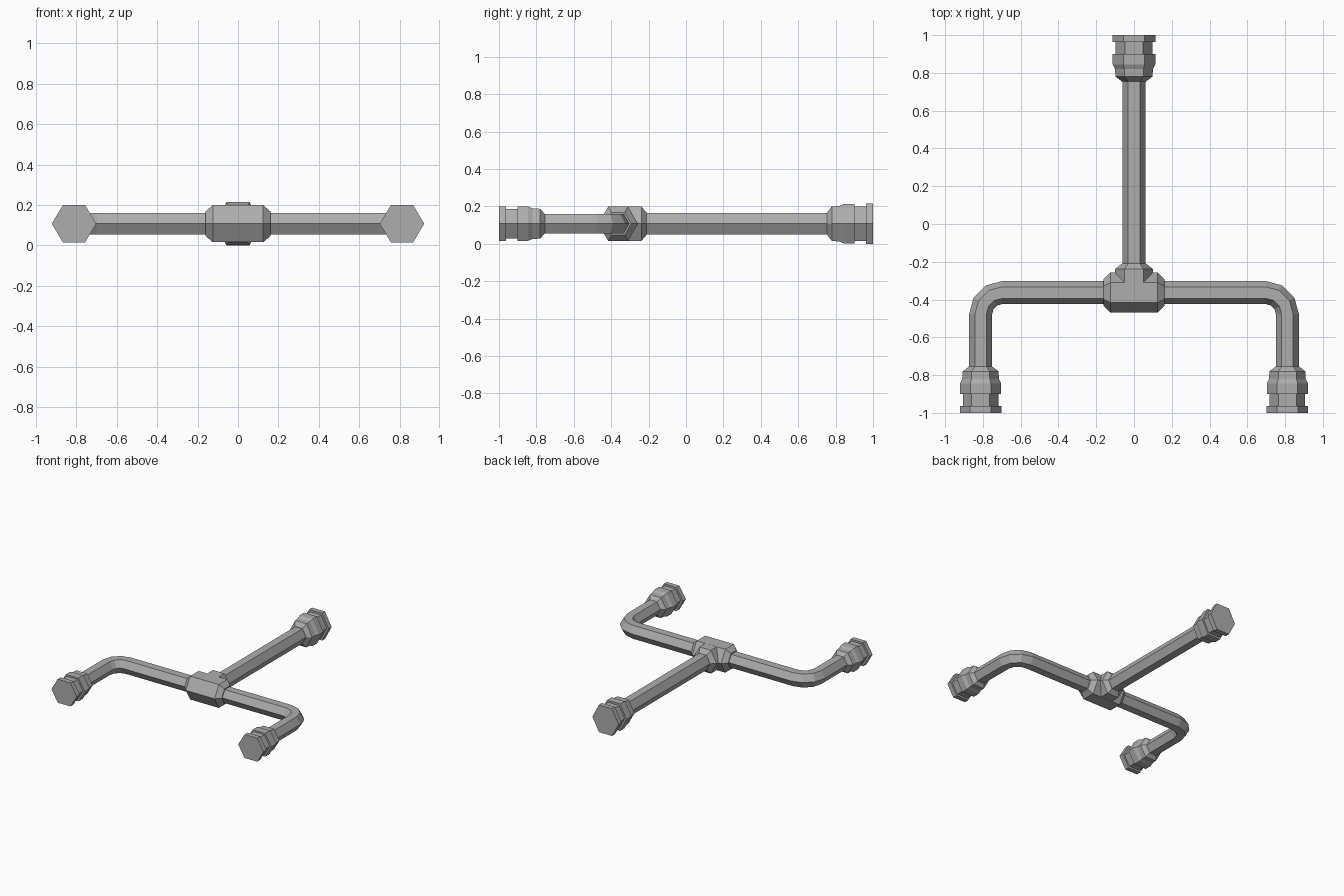
import bpy, bmesh
from math import sin, cos, pi, radians
from mathutils import Vector

cube = bpy.data.objects.get("Cube")
if cube:
    bpy.data.objects.remove(cube, do_unlink=True)

SIDES = 6
AXIS_Z = 0.1075     # height of every pipe axis
LEG_X = 0.812       # side legs
RUN_Y = -0.363      # cross run
BEND = 0.115        # bend radius

metal = bpy.data.materials.new("grey metal")
metal.use_nodes = True
grey = (0.42, 0.42, 0.42, 1)
metal.diffuse_color = grey
metal.node_tree.nodes["Principled BSDF"].inputs["Base Color"].default_value = grey


def loft(name, rings, squash=1.0):
    """Skin hexagonal rings, each given as (x, y, heading angle, radius)."""
    bm = bmesh.new()
    loops = []
    for x, y, heading, r in rings:
        side = Vector((-sin(heading), cos(heading), 0))
        loop = []
        for i in range(SIDES):
            a = 2 * pi * i / SIDES
            p = Vector((x, y, AXIS_Z)) + side * r * cos(a)
            p.z += r * squash * sin(a)
            loop.append(bm.verts.new(p))
        loops.append(loop)
    for a, b in zip(loops, loops[1:]):
        for i in range(SIDES):
            j = (i + 1) % SIDES
            bm.faces.new((a[i], a[j], b[j], b[i]))
    bm.faces.new(loops[0])
    bm.faces.new(loops[-1])
    bmesh.ops.recalc_face_normals(bm, faces=bm.faces)
    mesh = bpy.data.meshes.new(name)
    bm.to_mesh(mesh)
    bm.free()
    mesh.materials.append(metal)
    obj = bpy.data.objects.new(name, mesh)
    bpy.context.collection.objects.link(obj)
    return obj


# Coupling outline: distance along y from the centre, radius
COUPLING = [(0.755, 0.062), (0.78, 0.095), (0.82, 0.097), (0.845, 0.109), (0.90, 0.109),
            (0.90, 0.094), (0.963, 0.094), (0.963, 0.11), (1.0, 0.11)]


def coupling(name, x, direction, scale, squash):
    loft(name, [(x, direction * y, direction * pi / 2, r * scale) for y, r in COUPLING], squash)


# Side arms: run, rounded bend and leg, each with an end coupling
for label, sx in (("left", 1), ("right", -1)):
    path = [(0.1, RUN_Y, 0)]
    for step in range(4):
        a = radians(30 * step)
        path.append((LEG_X - BEND + BEND * sin(a), RUN_Y - BEND + BEND * cos(a), -a))
    path.append((LEG_X, -0.77, -pi / 2))
    loft(label + "_bent_pipe",
         [(sx * x, y, h if sx > 0 else pi - h, 0.061) for x, y, h in path])
    coupling(label + "_coupling", sx * LEG_X, -1, 1.0, 0.97)

# Long rear pipe and its coupling
loft("rear_pipe", [(0, y, pi / 2, 0.062) for y in (-0.3, 0.77)], 1.08)
coupling("rear_coupling", 0, 1, 1.033, 1.09)

# Tee fitting: chamfered body and rear branch
loft("tee_body", [(x, RUN_Y, 0, r) for x, r in
                  ((-0.161, 0.07), (-0.125, 0.106), (0.125, 0.106), (0.161, 0.07))])
loft("tee_branch", [(0, y, pi / 2, r) for y, r in
                    ((-0.34, 0.1), (-0.238, 0.1), (-0.21, 0.064))], 1.055)
